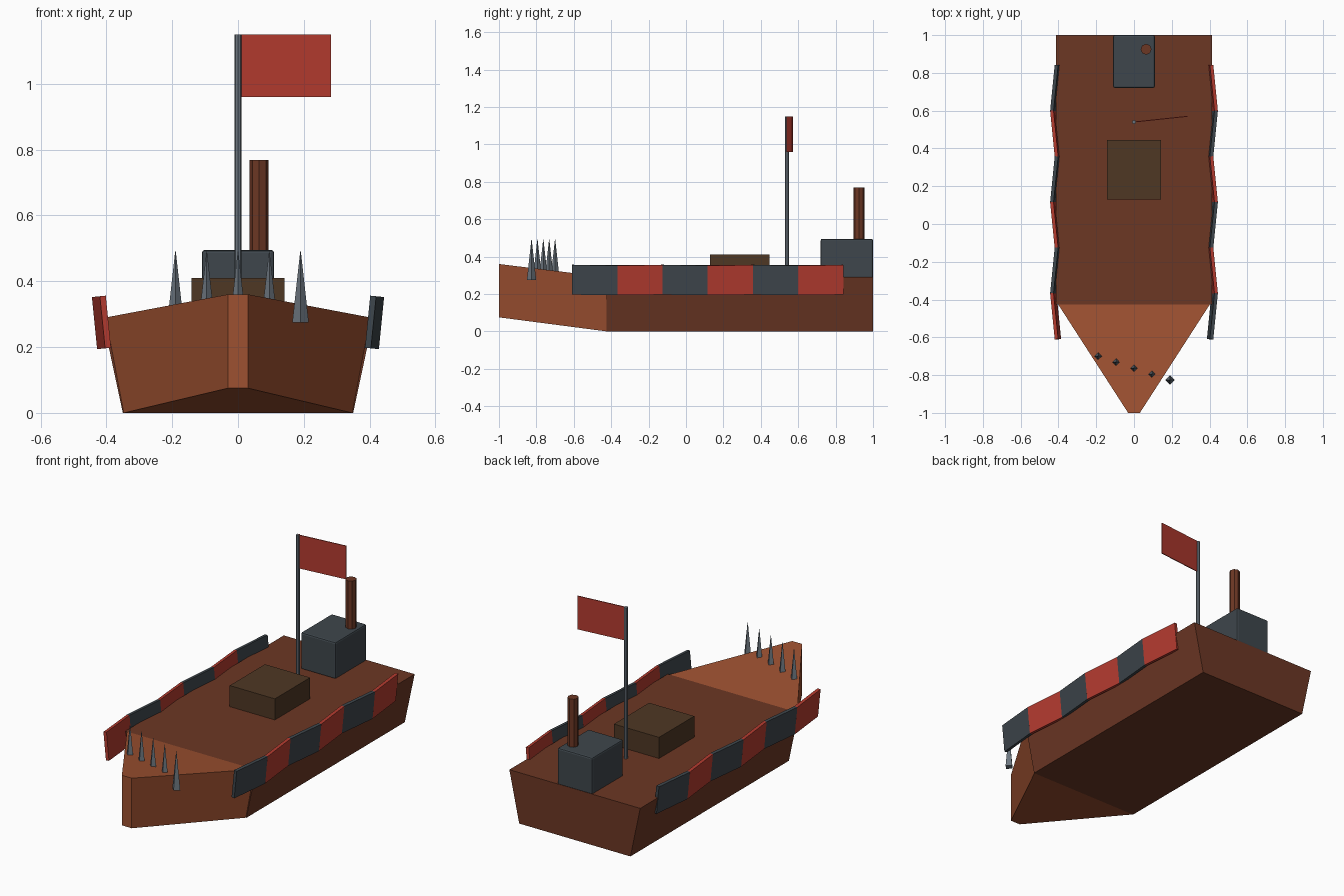
import bpy, bmesh, math
from mathutils import Matrix, Vector

if "Cube" in bpy.data.objects:
    bpy.data.objects.remove(bpy.data.objects["Cube"])


def material(name, r, g, b):
    m = bpy.data.materials.new(name)
    lin = [((c / 255 + 0.055) / 1.055) ** 2.4 for c in (r, g, b)]
    m.diffuse_color = (*lin, 1)
    m.use_nodes = True
    m.node_tree.nodes["Principled BSDF"].inputs["Base Color"].default_value = m.diffuse_color
    return m


HULL = material("dark rust brown", 108, 55, 36)
BOW = material("light rust brown", 158, 81, 49)
SLATE = material("dark slate", 62, 70, 76)
RED = material("worn red", 180, 59, 47)
HATCH = material("dark olive brown", 78, 55, 36)
STEEL = material("steel grey", 108, 118, 127)


def finish(name, bm, mat):
    bmesh.ops.recalc_face_normals(bm, faces=bm.faces)
    me = bpy.data.meshes.new(name)
    bm.to_mesh(me)
    bm.free()
    me.materials.append(mat)
    ob = bpy.data.objects.new(name, me)
    bpy.context.collection.objects.link(ob)
    return ob


def loft(name, y0, sec0, y1, sec1, mat):
    """Solid between two symmetric sections (bottom half width, bottom z, top half width, top z)."""
    bm = bmesh.new()
    rings = []
    for y, (wb, zb, wt, zt) in ((y0, sec0), (y1, sec1)):
        pts = [(-wb, y, zb), (wb, y, zb), (wt, y, zt), (-wt, y, zt)]
        rings.append([bm.verts.new(p) for p in pts])
    a, b = rings
    bm.faces.new(a)
    bm.faces.new(b)
    for i in range(4):
        j = (i + 1) % 4
        bm.faces.new((a[i], a[j], b[j], b[i]))
    return finish(name, bm, mat)


def box(name, center, size, mat, rot=None, bevel=0):
    bm = bmesh.new()
    m = Matrix.Translation(center) @ (rot or Matrix()) @ Matrix.Diagonal((*size, 1))
    bmesh.ops.create_cube(bm, size=1, matrix=m)
    if bevel:
        bmesh.ops.bevel(bm, geom=bm.edges[:], offset=bevel, segments=2,
                        profile=0.5, affect='EDGES')
    return finish(name, bm, mat)


def rod(name, x, y, z0, z1, r0, r1, sides, mat):
    bm = bmesh.new()
    bmesh.ops.create_cone(bm, cap_ends=True, segments=sides, radius1=r0, radius2=r1,
                          depth=z1 - z0, matrix=Matrix.Translation((x, y, (z0 + z1) / 2)))
    return finish(name, bm, mat)


# Hull body and raised wedge bow
loft("hull", -0.425, (0.35, 0, 0.412, 0.29), 1.0, (0.35, 0, 0.412, 0.29), HULL)
loft("bow", -0.425, (0.347, 0, 0.402, 0.29), -1.0, (0.031, 0.075, 0.031, 0.36), BOW)

# Deck hatch, engine house, chimney
box("hatch", (0, 0.287, 0.345), (0.284, 0.317, 0.13), HATCH)
box("engine_house", (0, 0.86, 0.39), (0.22, 0.28, 0.21), SLATE, bevel=0.009)
rod("chimney", 0.064, 0.925, 0.45, 0.768, 0.029, 0.029, 8, HULL)

# Flag pole and flag
rod("flag_pole", 0, 0.54, 0.28, 1.15, 0.0105, 0.0105, 8, STEEL)
yaw = Matrix.Rotation(math.atan2(0.03, 0.283), 4, 'Z')
box("flag", Vector((0.1415, 0.555, 1.055)), (0.284, 0.005, 0.19), RED, yaw)

# Row of spikes slanting across the bow
for i in range(5):
    rod(f"spike_{i + 1}", -0.19 + 0.095 * i, -0.70 - 0.0315 * i,
        0.274, 0.49, 0.025, 0.001, 4, STEEL)

# Side armour: six zigzag plates per side, alternating colours
for side, label in ((1, "right"), (-1, "left")):
    for i in range(6):
        zig = 1 if i % 2 == 0 else -1
        rot = (Matrix.Rotation(side * 0.1, 4, 'Y')
               @ Matrix.Rotation(-side * zig * 0.1, 4, 'Z'))
        dark = (i % 2 == 0) == (side > 0)
        box(f"{label}_plate_{i + 1}", (side * 0.415, -0.488 + 0.2415 * i, 0.275),
            (0.018, 0.245, 0.159), SLATE if dark else RED, rot)
